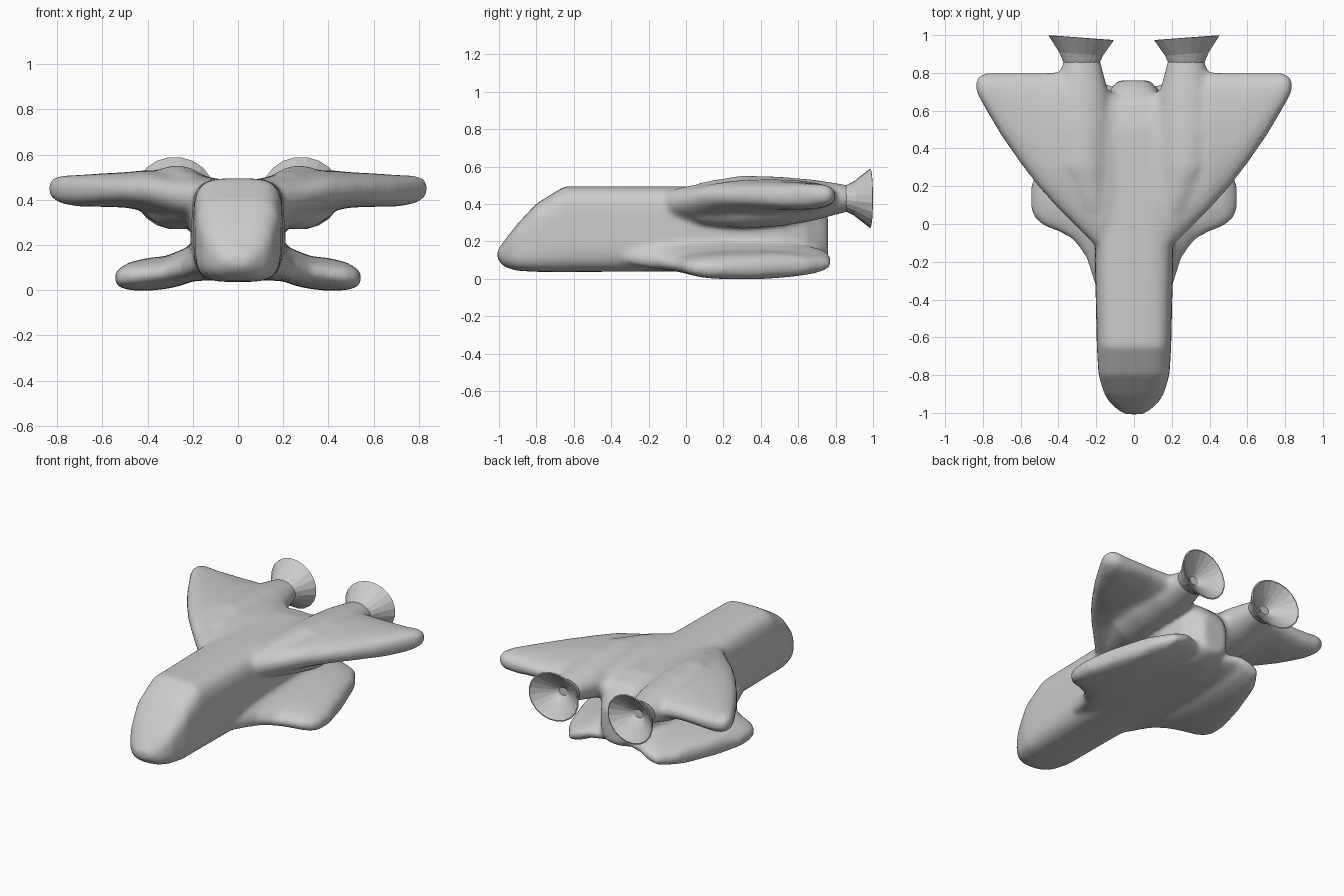
import bpy, bmesh, math
from mathutils import Vector


def ring(center, u, v, n=2.0, sides=32):
    """Superellipse cross-section spanned by the vectors u and v."""
    pts = []
    for i in range(sides):
        a = 2 * math.pi * (i + 0.5) / sides
        c, s = math.cos(a), math.sin(a)
        pts.append(Vector(center)
                   + Vector(u) * math.copysign(abs(c) ** (2 / n), c)
                   + Vector(v) * math.copysign(abs(s) ** (2 / n), s))
    return pts


def loft(bm, rings):
    """Bridge rings into a closed tube with capped ends."""
    rows = [[bm.verts.new(p) for p in r] for r in rings]
    k = len(rows[0])
    for a, b in zip(rows, rows[1:]):
        for i in range(k):
            bm.faces.new((a[i], a[(i + 1) % k], b[(i + 1) % k], b[i]))
    bm.faces.new(rows[0])
    bm.faces.new(rows[-1])


def make_object(name, bm):
    bmesh.ops.recalc_face_normals(bm, faces=bm.faces)
    mesh = bpy.data.meshes.new(name)
    bm.to_mesh(mesh)
    bm.free()
    obj = bpy.data.objects.new(name, mesh)
    bpy.context.collection.objects.link(obj)
    return obj


# Fuselage: y, half width, bottom, top, squareness
fuselage = [
    (-1.008, 0.05, 0.105, 0.155, 2.2), (-0.985, 0.085, 0.075, 0.185, 2.5),
    (-0.95, 0.125, 0.055, 0.232, 3), (-0.90, 0.157, 0.043, 0.295, 3.5),
    (-0.80, 0.188, 0.037, 0.402, 4), (-0.65, 0.197, 0.036, 0.495, 4),
    (-0.30, 0.205, 0.038, 0.495, 4), (0.0, 0.21, 0.04, 0.495, 4),
    (0.50, 0.205, 0.045, 0.49, 4), (0.64, 0.17, 0.06, 0.46, 3.5),
    (0.72, 0.12, 0.085, 0.39, 3), (0.76, 0.085, 0.11, 0.33, 3),
]

# Wings: x, leading edge, trailing edge, centre height, half thickness
upper_wing = [
    (0.08, -0.22, 0.68, 0.40, 0.09), (0.20, -0.12, 0.74, 0.405, 0.115),
    (0.28, -0.04, 0.80, 0.415, 0.105), (0.40, 0.08, 0.805, 0.44, 0.092),
    (0.50, 0.19, 0.80, 0.444, 0.078), (0.60, 0.32, 0.80, 0.443, 0.074),
    (0.70, 0.465, 0.80, 0.44, 0.07), (0.78, 0.60, 0.80, 0.445, 0.062),
    (0.82, 0.67, 0.785, 0.45, 0.045), (0.838, 0.71, 0.755, 0.45, 0.02),
]
lower_wing = [
    (0.08, -0.45, 0.72, 0.115, 0.07), (0.20, -0.34, 0.765, 0.12, 0.08),
    (0.25, -0.18, 0.78, 0.10, 0.08), (0.32, -0.085, 0.775, 0.078, 0.073),
    (0.40, -0.04, 0.66, 0.07, 0.073), (0.48, -0.01, 0.43, 0.062, 0.062),
    (0.525, 0.03, 0.26, 0.055, 0.043), (0.545, 0.08, 0.20, 0.055, 0.018),
]

# Engine pods: y, centre x, centre z, radius x, radius z
pod = [
    (-0.08, 0.17, 0.40, 0.04, 0.06), (0.10, 0.22, 0.405, 0.10, 0.115),
    (0.30, 0.27, 0.41, 0.155, 0.142), (0.50, 0.28, 0.413, 0.17, 0.133),
    (0.68, 0.28, 0.42, 0.15, 0.11), (0.80, 0.277, 0.427, 0.115, 0.085),
    (0.89, 0.275, 0.43, 0.09, 0.066),
]

# Hull: overlapping lofts fused and softened into one skin
bm = bmesh.new()
loft(bm, [ring((0, y, (lo + hi) / 2), (w, 0, 0), (0, 0, (hi - lo) / 2), n)
          for y, w, lo, hi, n in fuselage])
for side in (1, -1):
    for wing in (upper_wing, lower_wing):
        loft(bm, [ring((side * x, (a + b) / 2, z), (0, (b - a) / 2, 0), (0, 0, t), 2.4)
                  for x, a, b, z, t in wing])
    loft(bm, [ring((side * x, y, z), (rx, 0, 0), (0, 0, rz))
              for y, x, z, rx, rz in pod])
hull = make_object("hull", bm)
fuse = hull.modifiers.new("fuse", 'REMESH')
fuse.mode = 'VOXEL'
fuse.voxel_size = 0.015
fuse.use_smooth_shade = True
soften = hull.modifiers.new("soften", 'SMOOTH')
soften.factor = 0.5
soften.iterations = 10

# Exhaust nozzles: flared bell outside, trumpet-shaped funnel inside
nozzle_profile = [
    (0.85, 0.095, 0.068), (0.90, 0.117, 0.093), (0.985, 0.175, 0.16),
    (0.987, 0.168, 0.153), (0.955, 0.125, 0.108), (0.925, 0.08, 0.066),
    (0.895, 0.04, 0.033), (0.875, 0.008, 0.007),
]
bm = bmesh.new()
loft(bm, [ring((0.28, y, 0.43), (rx, 0.075 * rx, 0), (0, 0, rz), 2, 20)
          for y, rx, rz in nozzle_profile])
nozzles = make_object("exhaust_nozzles", bm)
nozzles.modifiers.new("mirror", 'MIRROR')
